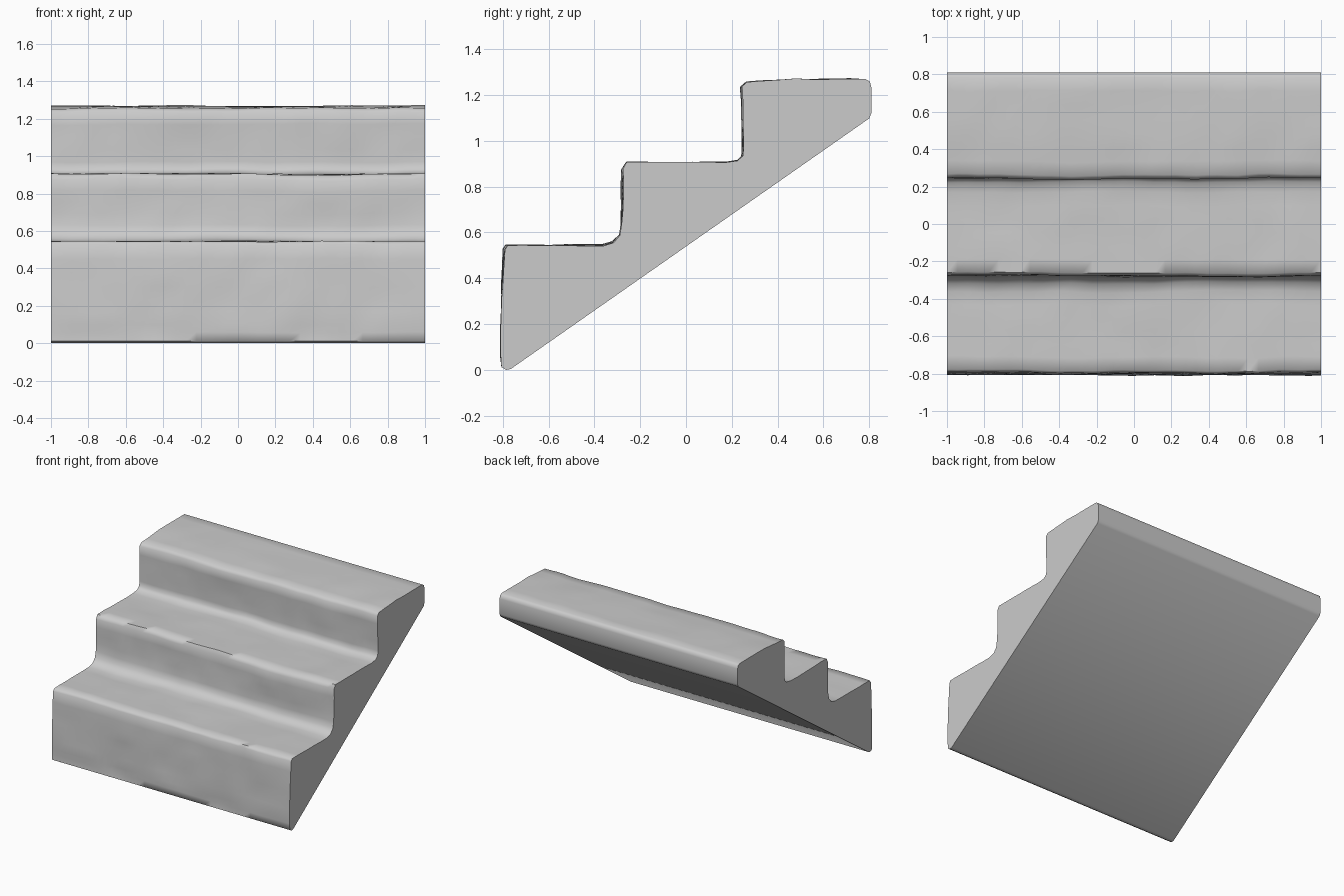
import bpy, bmesh, math
from mathutils import Vector, noise

if "Cube" in bpy.data.objects:
    bpy.data.objects.remove(bpy.data.objects["Cube"])

# Side profile (y, z): worn treads and risers from the front foot to the top back
stepped = [(-0.806, 0.012), (-0.808, 0.10), (-0.803, 0.30), (-0.795, 0.525), (-0.783, 0.543),
           (-0.36, 0.543), (-0.315, 0.555), (-0.288, 0.585), (-0.281, 0.63),
           (-0.279, 0.875), (-0.262, 0.903),
           (0.17, 0.905), (0.225, 0.914), (0.247, 0.935), (0.249, 0.97),
           (0.241, 1.235), (0.262, 1.256),
           (0.48, 1.268), (0.785, 1.269), (0.803, 1.258), (0.809, 1.235)]
# Flat back edge and sloping underside
under = [(0.809, 1.12), (0.800, 1.098), (-0.765, 0.004), (-0.785, 0.0)]


def densify(points, step):
    """Split long profile runs so the surface can undulate."""
    out = []
    for a, b in zip(points, points[1:]):
        a, b = Vector(a), Vector(b)
        n = max(1, math.ceil((b - a).length / step))
        out += [a.lerp(b, i / n) for i in range(n)]
    return out + [Vector(points[-1])]


worn = densify(stepped, 0.08)
profile = worn + [Vector(p) for p in under]
slices = 36

bm = bmesh.new()
rings = []
for s in range(slices + 1):
    x = -1 + 2 * s / slices
    ring = []
    for i, p in enumerate(profile):
        y, z = p
        if 0 < i < len(worn) - 3:
            # Chipped stone: soft undulation plus finer dents
            q = Vector((x * 2.2, y * 3, z * 3))
            d = noise.noise_vector(q) * 0.010 + noise.noise_vector(q * 3.1) * 0.006
            y += d.y
            z += d.z * 0.8
        ring.append(bm.verts.new((x, y, z)))
    rings.append(ring)

# Skin between slices, then the two flat sides
n = len(profile)
for a, b in zip(rings, rings[1:]):
    for i in range(n):
        j = (i + 1) % n
        bm.faces.new((a[i], a[j], b[j], b[i]))
bm.faces.new(rings[0])
bm.faces.new(rings[-1])
bmesh.ops.recalc_face_normals(bm, faces=bm.faces)

mesh = bpy.data.meshes.new("stone_stairs")
bm.to_mesh(mesh)
bm.free()
stairs = bpy.data.objects.new("stone_stairs", mesh)
bpy.context.collection.objects.link(stairs)
bpy.context.view_layer.objects.active = stairs
stairs.select_set(True)
bpy.ops.object.shade_smooth_by_angle(angle=math.radians(60))
